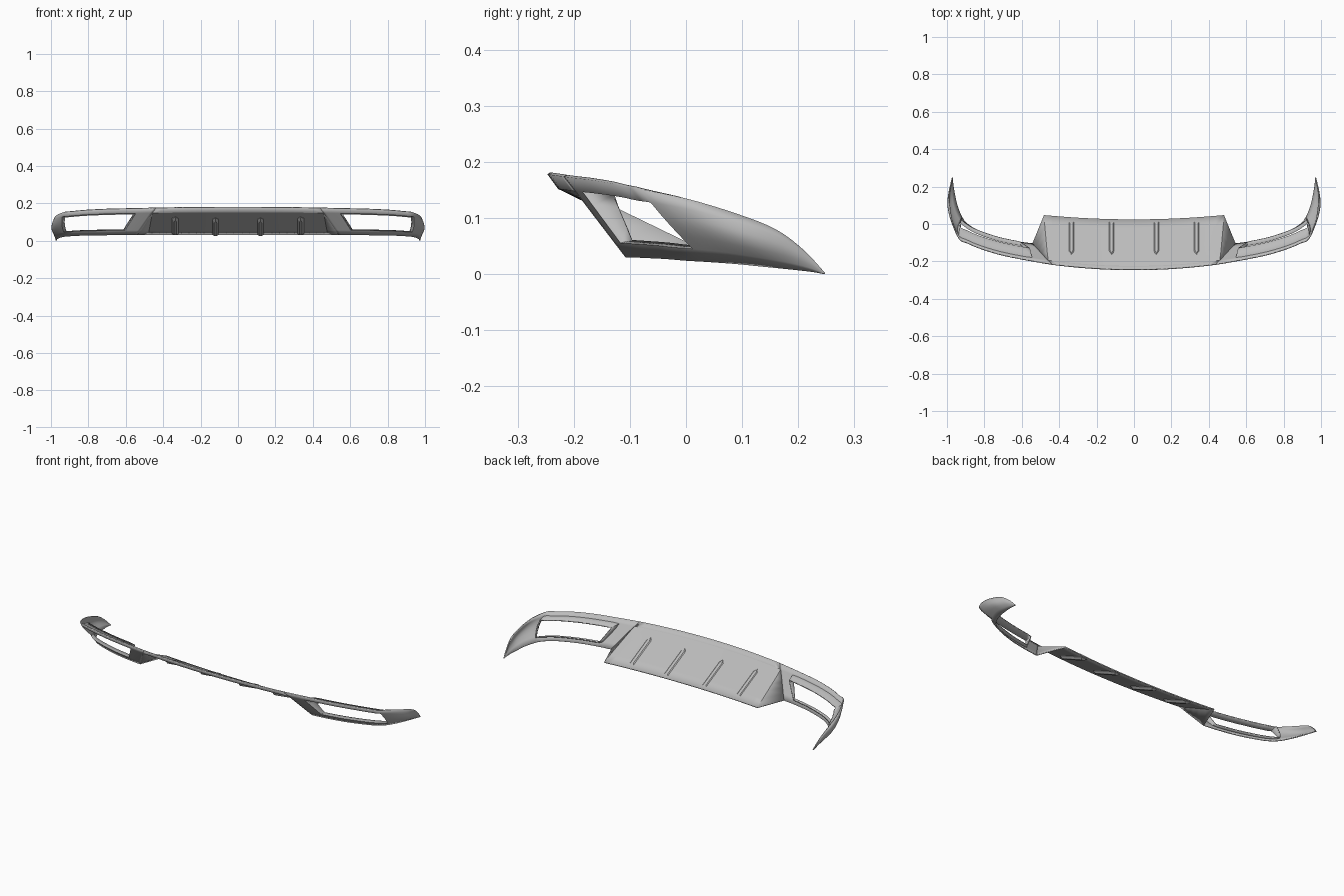
import bpy, bmesh, math
from mathutils import Vector

cube = bpy.data.objects.get("Cube")
if cube:
    bpy.data.objects.remove(cube)

grey = bpy.data.materials.new("satin_grey")
grey.use_nodes = True
grey.diffuse_color = (0.5, 0.5, 0.5, 1)
grey.node_tree.nodes["Principled BSDF"].inputs["Base Color"].default_value = (0.5, 0.5, 0.5, 1)

ROWS = [0, .18, .35, .5, .65, .82, 1]   # fractions from top edge to bottom edge
STEPS = 4


def finish(name, bm, shell=0.0, angle=30):
    """Turn a half mesh into a mirrored, optionally thickened object."""
    mesh = bpy.data.meshes.new(name)
    bm.to_mesh(mesh)
    bm.free()
    obj = bpy.data.objects.new(name, mesh)
    bpy.context.collection.objects.link(obj)
    mesh.materials.append(grey)
    obj.modifiers.new("mirror", 'MIRROR')
    if shell:
        solid = obj.modifiers.new("shell", 'SOLIDIFY')
        solid.thickness = shell
        solid.offset = 1
    bpy.ops.object.select_all(action='DESELECT')
    obj.select_set(True)
    bpy.context.view_layer.objects.active = obj
    bpy.ops.object.shade_smooth_by_angle(angle=math.radians(angle))
    return obj


def sheet(bm, points, skip=lambda i, j: False):
    """Grid of quads through columns of points."""
    grid = [[bm.verts.new(p) for p in column] for column in points]
    for i in range(len(grid) - 1):
        for j in range(len(grid[0]) - 1):
            if not skip(i, j):
                bm.faces.new((grid[i][j], grid[i+1][j], grid[i+1][j+1], grid[i][j+1]))
    return grid


def smooth_path(pts):
    """Catmull-Rom curve through the points."""
    pts = [Vector(p) for p in pts]
    out = []
    for k in range(len(pts) - 1):
        a, b, c, d = (pts[max(0, min(len(pts) - 1, k + n))] for n in (-1, 0, 1, 2))
        for s in range(STEPS):
            t = s / STEPS
            out.append(.5 * (2*b + (c - a)*t + (2*a - 5*b + 4*c - d)*t*t
                             + (3*b - a - 3*c + d)*t**3))
    return out + [pts[-1]]


# Top and bottom edges of one wing, from the centre panel to the rear tip
top = smooth_path([
    (.44, -.218, .174), (.53, -.203, .172), (.7, -.17, .168), (.82, -.134, .162),
    (.89, -.105, .155), (.935, -.082, .151), (.972, .0, .135), (.988, .09, .108),
    (.99, .16, .08), (.982, .21, .043), (.974, .248, .002)])
bottom = smooth_path([
    (.54, -.108, .03), (.62, -.098, .03), (.73, -.075, .029), (.84, -.035, .027),
    (.895, .0, .024), (.922, .035, .022), (.945, .09, .018), (.957, .14, .013),
    (.967, .19, .008), (.972, .225, .004), (.974, .247, 0)])
bulge = smooth_path([(b, 0, 0) for b in
                     (0, 0, 0, .004, .008, .014, .022, .024, .012, .004, 0)])


def wing_column(i):
    return [top[i].lerp(bottom[i], v)
            + Vector((.95, -.3, 0)) * bulge[i].x * math.sin(math.pi * v) for v in ROWS]


# Wings with a window opening and a rim running inwards
first, last, upper, lower = STEPS, 5 * STEPS, 1, 5
bm = bmesh.new()
grid = sheet(bm, [wing_column(i) for i in range(len(top))],
             lambda i, j: first <= i < last and upper <= j < lower)
ring = ([(i, upper) for i in range(first, last)] + [(last, j) for j in range(upper, lower)]
        + [(i, lower) for i in range(last, first, -1)]
        + [(first, j) for j in range(lower, upper, -1)])
outer = [grid[i][j] for i, j in ring]
inner = []
for (i, j), vert in zip(ring, outer):
    f = (j - upper) / (lower - upper)
    middle = (grid[i][upper].co + grid[i][lower].co) / 2
    point = vert.co.lerp(middle, .12) + Vector((0, .05 - .025 * f, 0))
    point.x += .012 if i == first else -.015 if i == last else 0
    inner.append(bm.verts.new(point))
for k in range(len(ring)):
    n = (k + 1) % len(ring)
    bm.faces.new((outer[k], outer[n], inner[n], inner[k]))
finish("side_wings", bm, .006)

# Centre panel: front lip, sloping floor and triangular side walls
columns = []
for k in range(13):
    u = k / 12
    edge = Vector((.44 * u, -.247 + .029 * u * u, .178 - .004 * u * u))
    lip = Vector((.458 * u, -.228 + .03 * u * u, .152 - .004 * u * u))
    back = Vector((.48 * u, .022 + .023 * u * u, .03))
    columns.append([edge] + [lip.lerp(back, (v - ROWS[1]) / (1 - ROWS[1])) for v in ROWS[1:]])
columns.append(wing_column(0))
bm = bmesh.new()
sheet(bm, columns)
bmesh.ops.remove_doubles(bm, verts=bm.verts, dist=.002)
bmesh.ops.dissolve_degenerate(bm, edges=bm.edges, dist=.0001)
finish("centre_panel", bm, .006, 20)

# Tapered fins running along the floor, pointed at the front
for name, x in (("inner_fins", .12), ("outer_fins", .335)):
    bm = bmesh.new()
    shift = .1 * x * x
    rings = []
    for width, drop, trim in ((.008, .011, .01), (.017, .003, 0), (.017, -.002, 0), (.007, -.014, .012)):
        outline = [(-width, .015 - trim), (width, .015 - trim), (width, -.15 + trim),
                   (0, -.168 + trim), (-width, -.15 + trim)]
        rings.append([bm.verts.new((x + dx, y, .03 + (.022 + shift - y) * .488 + drop))
                      for dx, y in outline])
    for a, b in zip(rings, rings[1:]):
        for k in range(5):
            n = (k + 1) % 5
            bm.faces.new((a[k], a[n], b[n], b[k]))
    bm.faces.new(rings[0])
    bm.faces.new(rings[-1])
    bmesh.ops.recalc_face_normals(bm, faces=bm.faces)
    finish(name, bm, 0, 20)
